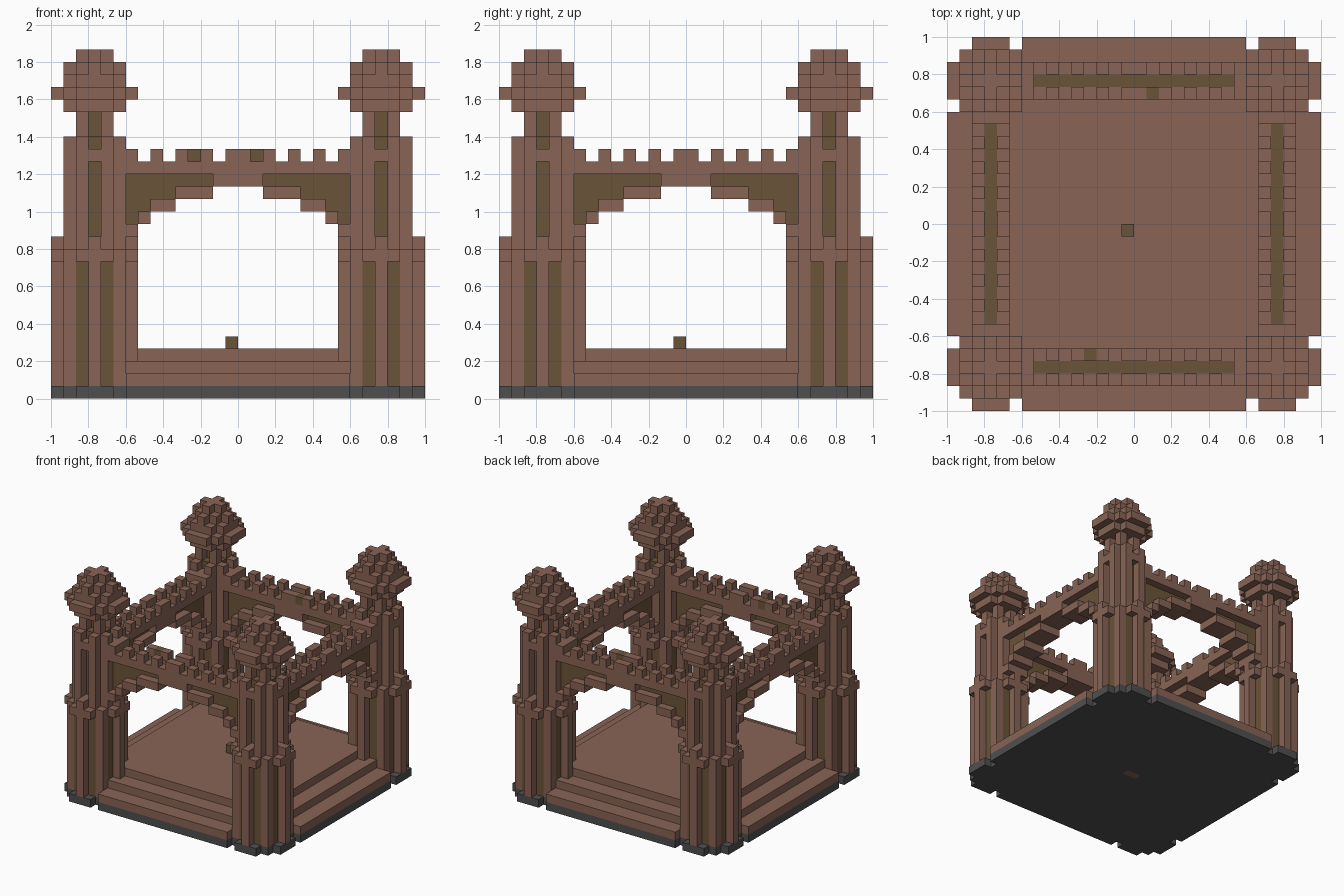
import bpy
import bmesh
from mathutils import Vector

U = 1 / 15      # size of one block
HALF = 15       # blocks from centre to edge

if "Cube" in bpy.data.objects:
    bpy.data.objects.remove(bpy.data.objects["Cube"])


def material(name, rgb):
    m = bpy.data.materials.new(name)
    m.use_nodes = True
    m.diffuse_color = (*rgb, 1)
    m.node_tree.nodes["Principled BSDF"].inputs["Base Color"].default_value = (*rgb, 1)
    return m


MATS = [material("terracotta", (0.25, 0.127, 0.092)),
        material("olive_brown", (0.147, 0.087, 0.041)),
        material("dark_grey", (0.078, 0.078, 0.078))]
BRICK, OLIVE, GREY = range(3)


def build(name, cells):
    """Turn a block layout {(x, y, z): colour} into one clean shell."""
    bm = bmesh.new()
    corners = {}

    def corner(p):
        key = tuple(round(c) for c in p)
        if key not in corners:
            corners[key] = bm.verts.new(Vector(key) * U)
        return corners[key]

    for cell, colour in cells.items():
        mid = Vector(cell) + Vector((0.5, 0.5, 0.5))
        for axis in range(3):
            for sign in (-1, 1):
                n = Vector((0, 0, 0))
                n[axis] = sign
                if tuple(int(c) for c in Vector(cell) + n) in cells:
                    continue
                a = Vector((0, 0, 0))
                a[(axis + 1) % 3] = 0.5
                b = n.cross(a)
                face = bm.faces.new([corner(mid + n / 2 + s * a + t * b)
                                     for s, t in ((-1, -1), (1, -1), (1, 1), (-1, 1))])
                face.material_index = colour
    bmesh.ops.dissolve_limit(bm, angle_limit=0.01, verts=bm.verts, edges=bm.edges,
                             delimit={'MATERIAL', 'NORMAL'})
    mesh = bpy.data.meshes.new(name)
    bm.to_mesh(mesh)
    bm.free()
    for m in MATS:
        mesh.materials.append(m)
    obj = bpy.data.objects.new(name, mesh)
    bpy.context.collection.objects.link(obj)


def disc(a, b, radius, cut):
    """Square of the given radius with its corners trimmed."""
    return max(abs(a), abs(b)) <= radius and abs(a) + abs(b) <= cut


TOWERS = {"front_right": (-12, -12), "front_left": (11, -12),
          "back_right": (-12, 11), "back_left": (11, 11)}
SPAN = range(-HALF, HALF)
REL = range(-3, 4)


def cross(limit, z, colour):
    """Square layer that leaves the four corner plots free."""
    out = {}
    for x in SPAN:
        for y in SPAN:
            ax, ay = abs(x + 0.5), abs(y + 0.5)
            if max(ax, ay) < limit and min(ax, ay) < 9:
                out[x, y, z] = colour
    return out


# Foundation slab with rounded tower feet
slab = cross(HALF, 0, GREY)
for cx, cy in TOWERS.values():
    for a in REL:
        for b in REL:
            if disc(a, b, 3, 4):
                slab[cx + a, cy + b, 0] = GREY
for x in (-1, 0):
    slab[x, -1, 0] = BRICK
build("foundation", slab)

# Stepped floor, with a small block in the middle
floor = {}
for z, limit in ((1, 15), (2, 13), (3, 11)):
    floor.update(cross(limit, z, BRICK))
build("stepped_floor", floor)
build("centre_block", {(-1, -1, 4): OLIVE})


# Tower parts, each a rule from offset and height to colour
def pier(a, b, z):
    lo, hi = sorted((abs(a), abs(b)))
    if hi == 3:
        if lo == 0 or (lo == 1 and z == 11):
            return BRICK
        return None
    if z == 12 and lo == 2:
        return None
    return OLIVE if lo == 1 and hi == 2 and z < 11 else BRICK


def shaft(a, b, z):
    lo, hi = sorted((abs(a), abs(b)))
    if z < 21 and (lo, hi) == (1, 2):
        return BRICK
    if (lo, hi) == (0, 2) and z == 19:
        return BRICK
    if (lo, hi) == (1, 1):
        return BRICK
    if lo + hi == 0 or (lo + hi == 1 and z < 21):
        return OLIVE
    return None


DOME = {23: (2, 3), 24: (3, 4), 25: (2, 3), 26: (2, 2), 27: (1, 1)}


def dome(a, b, z):
    return BRICK if disc(a, b, *DOME[z]) else None


for place, (cx, cy) in TOWERS.items():
    for part, rule, levels in (("pier", pier, range(1, 13)),
                               ("shaft", shaft, range(13, 23)),
                               ("dome", dome, range(23, 28))):
        cells = {}
        for z in levels:
            for a in REL:
                for b in REL:
                    colour = rule(a, b, z)
                    if colour is not None:
                        cells[cx + a, cy + b, z] = colour
        build(f"{place}_tower_{part}", cells)

# Arched walls: trim per level as (inner, outer) distance from the middle
TRIM = {13: (8, 9), 14: (7, 8), 15: (5, 7), 16: (2, 5), 17: (0, 2), 18: (0, 9)}


def wall():
    """Layout as {(along, depth, z): colour}, depth -1 to 1 across the wall."""
    out = {}
    for i in range(-9, 9):
        d = abs(i + 0.5)
        for depth in (-1, 0, 1):
            for z, (inner, outer) in TRIM.items():
                if inner < d < outer:
                    out[i, depth, z] = OLIVE if z == 18 and depth == 0 and d < 8 else BRICK
                elif d > outer and depth == 0:
                    out[i, depth, z] = OLIVE        # recessed panel
            # Battlements on both rims
            if d > 8 or (depth != 0 and int(d) % 2 == 0):
                out[i, depth, 19] = BRICK
    return out


LAYOUT = wall()
for name, centre, along_x in (("front_wall", -12, True), ("back_wall", 11, True),
                              ("right_wall", -12, False), ("left_wall", 11, False)):
    build(name, {((i, centre + d, z) if along_x else (centre + d, i, z)): c
                 for (i, d, z), c in LAYOUT.items()})

# Odd blocks in two gaps of the battlements
build("front_gap_block", {(-4, -11, 19): OLIVE})
build("back_gap_block", {(1, 10, 19): OLIVE})
